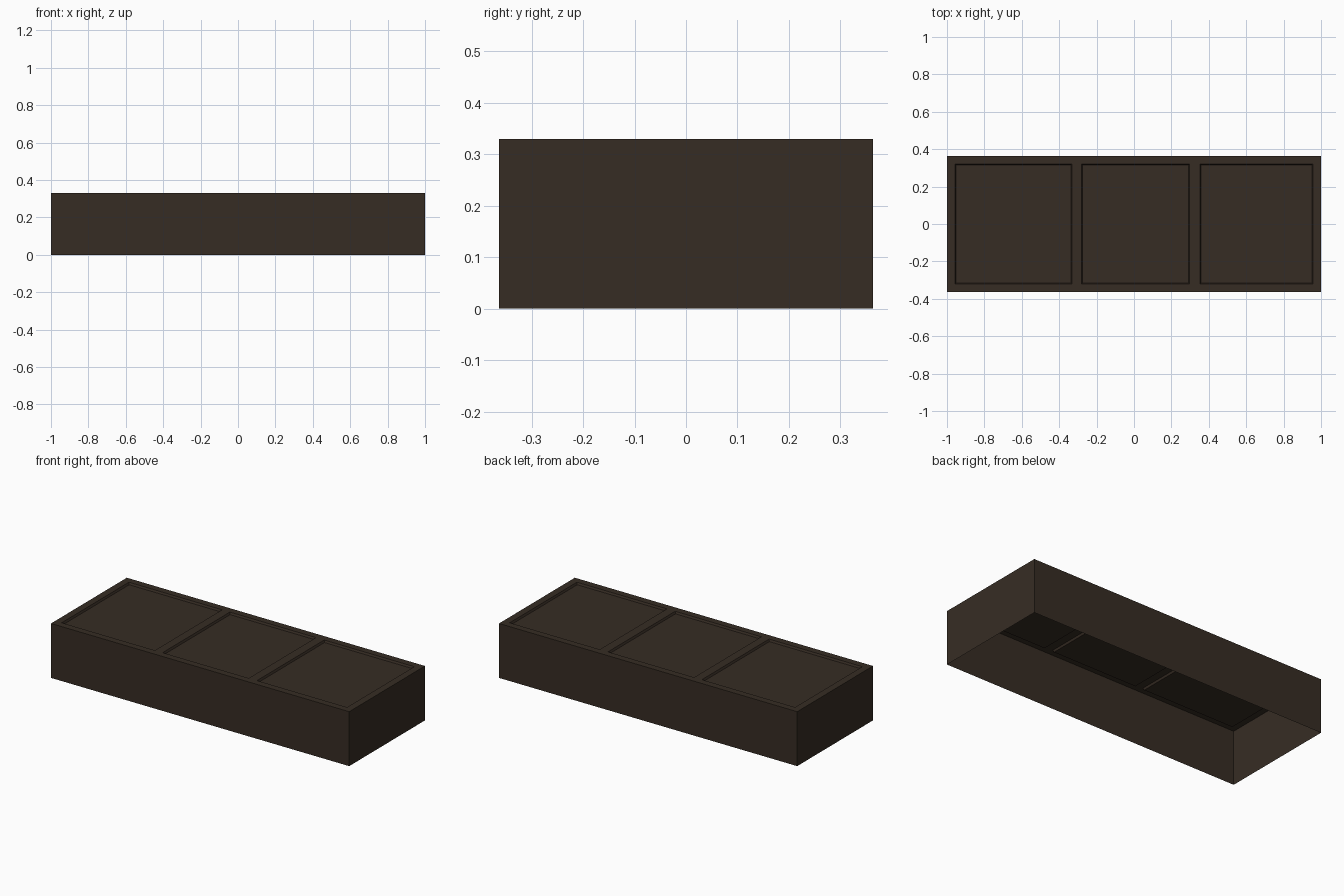
import bpy, bmesh

if "Cube" in bpy.data.objects:
    bpy.data.objects.remove(bpy.data.objects["Cube"])

HX, HY, H = 1.0, 0.363, 0.33      # half length, half depth, height
SLOPE, DEPTH = 0.008, 0.012       # recess wall width and panel depth

brown = bpy.data.materials.new("dark_brown")
brown.diffuse_color = (0.037, 0.0255, 0.0172, 1)
brown.use_nodes = True
brown.node_tree.nodes["Principled BSDF"].inputs["Base Color"].default_value = brown.diffuse_color


def finish(name, bm):
    mesh = bpy.data.meshes.new(name)
    bm.to_mesh(mesh)
    bm.free()
    mesh.materials.append(brown)
    obj = bpy.data.objects.new(name, mesh)
    bpy.context.collection.objects.link(obj)
    return obj


# Lid: framed sheet with three sunken panels between two dividers
xs = [-HX, -0.957, -0.332, -0.28, 0.298, 0.353, 0.957, HX]
ys = [-HY, -0.322, 0.322, HY]
bm = bmesh.new()
grid = [[bm.verts.new((x, y, H)) for y in ys] for x in xs]
panels = []
for i in range(len(xs) - 1):
    for j in range(len(ys) - 1):
        f = bm.faces.new((grid[i][j], grid[i + 1][j],
                          grid[i + 1][j + 1], grid[i][j + 1]))
        if j == 1 and i in (1, 3, 5):
            panels.append(f)
bm.normal_update()
bmesh.ops.inset_individual(bm, faces=panels, thickness=SLOPE)
for f in panels:
    for v in f.verts:
        v.co.z -= DEPTH
finish("panelled_top", bm)

# Walls: thin open-bottomed skirt
bm = bmesh.new()
corners = [(-HX, -HY), (HX, -HY), (HX, HY), (-HX, HY)]
low = [bm.verts.new((x, y, 0)) for x, y in corners]
top = [bm.verts.new((x, y, H)) for x, y in corners]
for i in range(4):
    k = (i + 1) % 4
    bm.faces.new((low[i], low[k], top[k], top[i]))
finish("side_walls", bm)
